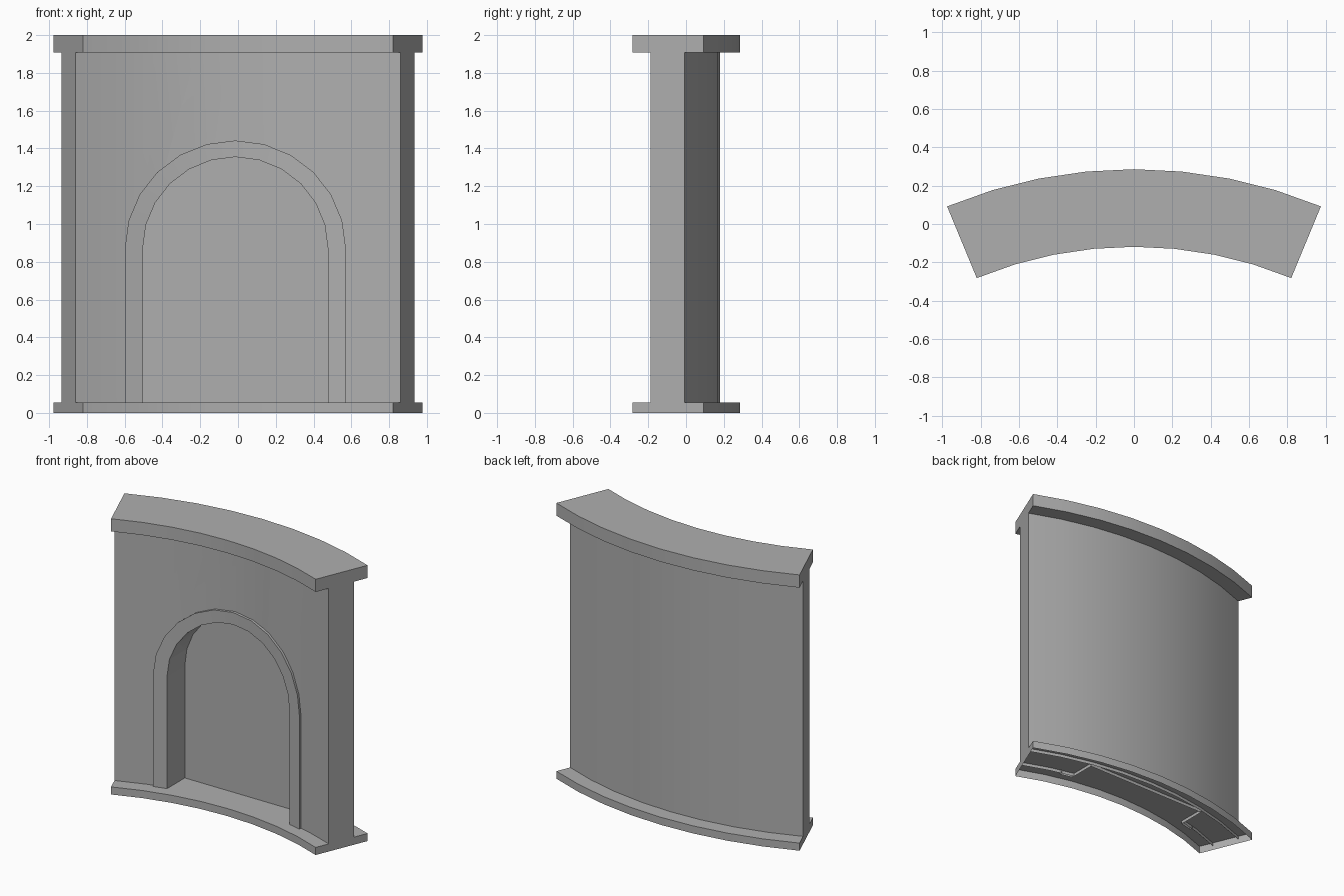
import bpy, bmesh
from math import sin, cos, pi, sqrt, radians

if "Cube" in bpy.data.objects:
    bpy.data.objects.remove(bpy.data.objects["Cube"])

CY = -2.264           # centre of the wall's curvature
HALF = radians(22.5)  # half of the swept angle
SEG = 8
R_FRONT, R_BACK = 2.247, 2.443
FOOT = 0.032          # wall and trim end inside the hollow plinth

stone = bpy.data.materials.new("dark_grey_stone")
stone.diffuse_color = (0.43, 0.43, 0.43, 1)
stone.use_nodes = True
stone.node_tree.nodes["Principled BSDF"].inputs["Base Color"].default_value = stone.diffuse_color


def make(name, verts, faces, smooth=False):
    me = bpy.data.meshes.new(name)
    me.from_pydata(verts, [], faces)
    bm = bmesh.new()
    bm.from_mesh(me)
    bmesh.ops.recalc_face_normals(bm, faces=bm.faces)
    bm.to_mesh(me)
    bm.free()
    me.materials.append(stone)
    ob = bpy.data.objects.new(name, me)
    bpy.context.collection.objects.link(ob)
    if smooth:
        smooth_by_angle(ob)
    return ob


def select(ob):
    bpy.ops.object.select_all(action='DESELECT')
    ob.select_set(True)
    bpy.context.view_layer.objects.active = ob


def smooth_by_angle(ob):
    select(ob)
    bpy.ops.object.shade_smooth_by_angle(angle=radians(30))


def drop_flat_faces(ob, *levels):
    """Open the mesh by deleting its horizontal faces at these heights."""
    bm = bmesh.new()
    bm.from_mesh(ob.data)
    doomed = [f for f in bm.faces
              if any(all(abs(v.co.z - z) < 1e-3 for v in f.verts) for z in levels)]
    bmesh.ops.delete(bm, geom=doomed, context='FACES')
    bm.to_mesh(ob.data)
    bm.free()


def arc_slab(name, r0, r1, z0, z1):
    """Curved bar between two radii."""
    verts, faces = [], []
    for i in range(SEG + 1):
        a = -HALF + 2 * HALF * i / SEG
        for r, z in ((r0, z0), (r1, z0), (r1, z1), (r0, z1)):
            verts.append((r * sin(a), CY + r * cos(a), z))
    for i in range(SEG):
        for k in range(4):
            a, b = 4 * i + k, 4 * i + (k + 1) % 4
            faces.append((a, b, b + 4, a + 4))
    n = 4 * SEG
    faces += [(0, 1, 2, 3), (n, n + 1, n + 2, n + 3)]
    return make(name, verts, faces, True)


def arch(a, b, z0):
    """Arch outline in x, z: two straight legs and a 12-sided half round."""
    cx, cz = -0.014, 0.87
    pts = [(cx + a * cos(pi * i / 12), cz + b * sin(pi * i / 12)) for i in range(13)]
    return [(cx + a, z0)] + pts + [(cx - a, z0)]


# Cornice and hollow plinth
arc_slab("cornice", 2.145, 2.55, 1.908, 2.0)
plinth = arc_slab("plinth", 2.145, 2.55, 0.0, 0.055)
drop_flat_faces(plinth, 0.0)

# Curved wall with a flat-backed niche
wall = arc_slab("wall", R_FRONT, R_BACK, FOOT, 1.915)
outline = arch(0.49, 0.485, -0.2)
n = len(outline)
cutter = make("niche_cutter",
              [(x, y, z) for y in (-0.6, 0.11) for x, z in outline],
              [tuple(range(n)), tuple(range(n, 2 * n))] +
              [(i, (i + 1) % n, n + (i + 1) % n, n + i) for i in range(n)])
cutter.hide_render = True
mod = wall.modifiers.new("niche", 'BOOLEAN')
mod.operation = 'DIFFERENCE'
mod.solver = 'EXACT'
mod.object = cutter
select(wall)
bpy.ops.object.modifier_apply(modifier=mod.name)
bpy.data.objects.remove(cutter)
drop_flat_faces(wall, FOOT, 1.915)
smooth_by_angle(wall)

# Raised arch trim that follows the wall's curve
verts, faces = [], []
for (xi, zi), (xo, zo) in zip(arch(0.49, 0.485, FOOT), arch(0.585, 0.572, FOOT)):
    for x, z, off in ((xi, zi, 0.005), (xi, zi, -0.02), (xo, zo, -0.02), (xo, zo, 0.005)):
        verts.append((x, CY + sqrt(R_FRONT ** 2 - x * x) + off, z))
for i in range(n - 1):
    for k in range(3):
        a = 4 * i + k
        faces.append((a, a + 1, a + 5, a + 4))
make("arch_trim", verts, faces, True)
